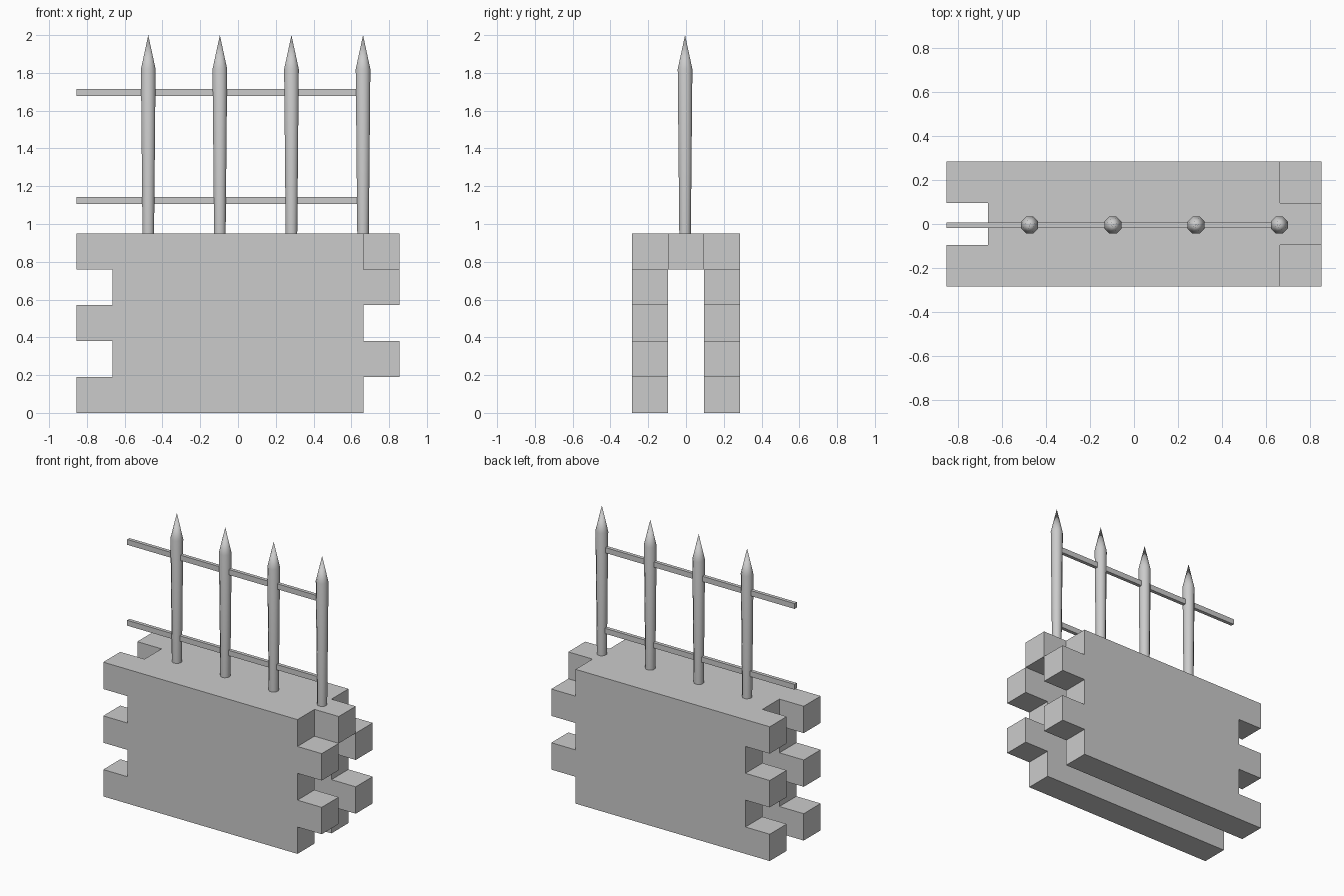
import bpy, bmesh, math

if "Cube" in bpy.data.objects:
    bpy.data.objects.remove(bpy.data.objects["Cube"])

U = 0.19          # brick size
ROWS = 5
WALL_TOP = ROWS * U
FENCE_Y = -0.005


def add_object(name, bm):
    mesh = bpy.data.meshes.new(name)
    bm.to_mesh(mesh)
    bm.free()
    ob = bpy.data.objects.new(name, mesh)
    bpy.context.collection.objects.link(ob)
    return ob


# Wall: two toothed leaves, bridged by a coping core in the top row only
cells = set()
for k in range(ROWS):
    for i in range(8):
        for j in (0, 2):
            cells.add((i + k % 2, j, k))
for i in range(1, 9):
    cells.add((i, 1, ROWS - 1))

bm = bmesh.new()
for cell in cells:
    for axis in range(3):
        for sign in (0, 1):
            near = list(cell)
            near[axis] += 1 if sign else -1
            if tuple(near) in cells:
                continue
            corners = []
            for a, b in ((0, 0), (1, 0), (1, 1), (0, 1)):
                p = list(cell)
                p[axis] += sign
                p[(axis + 1) % 3] += a
                p[(axis + 2) % 3] += b
                corners.append(bm.verts.new(((p[0] - 4.5) * U, (p[1] - 1.5) * U, p[2] * U)))
            bm.faces.new(corners if sign else corners[::-1])
bmesh.ops.remove_doubles(bm, verts=bm.verts, dist=0.001)
bmesh.ops.dissolve_limit(bm, angle_limit=0.01, verts=bm.verts, edges=bm.edges)
add_object("toothed_wall", bm)


# Pickets: slightly flared posts with a pointed tip
def picket(name, x, sides=8):
    bm = bmesh.new()
    rings = []
    for r, z in ((0.033, WALL_TOP - 0.01), (0.042, 1.82)):
        rings.append([bm.verts.new((r * math.cos(t), r * math.sin(t), z))
                      for t in (2 * math.pi * (n + 0.5) / sides for n in range(sides))])
    tip = bm.verts.new((0, 0, 2.0))
    low, high = rings
    bm.faces.new(low[::-1])
    for n in range(sides):
        m = (n + 1) % sides
        bm.faces.new((low[n], low[m], high[m], high[n]))
        bm.faces.new((high[n], high[m], tip))
    ob = add_object(name, bm)
    ob.location = (x, FENCE_Y, 0)
    for poly in ob.data.polygons:
        poly.use_smooth = len(poly.vertices) < 5


for n in range(4):
    picket(f"picket_{n + 1}", -0.475 + n * 0.379)


# Rails: run from the left end of the wall into the last picket
def rail(name, z):
    bm = bmesh.new()
    bmesh.ops.create_cube(bm, size=1)
    x0, x1 = -0.855, 0.655
    bmesh.ops.scale(bm, vec=(x1 - x0, 0.025, 0.038), verts=bm.verts)
    ob = add_object(name, bm)
    ob.location = ((x0 + x1) / 2, FENCE_Y, z)


rail("lower_rail", 1.125)
rail("upper_rail", 1.697)
